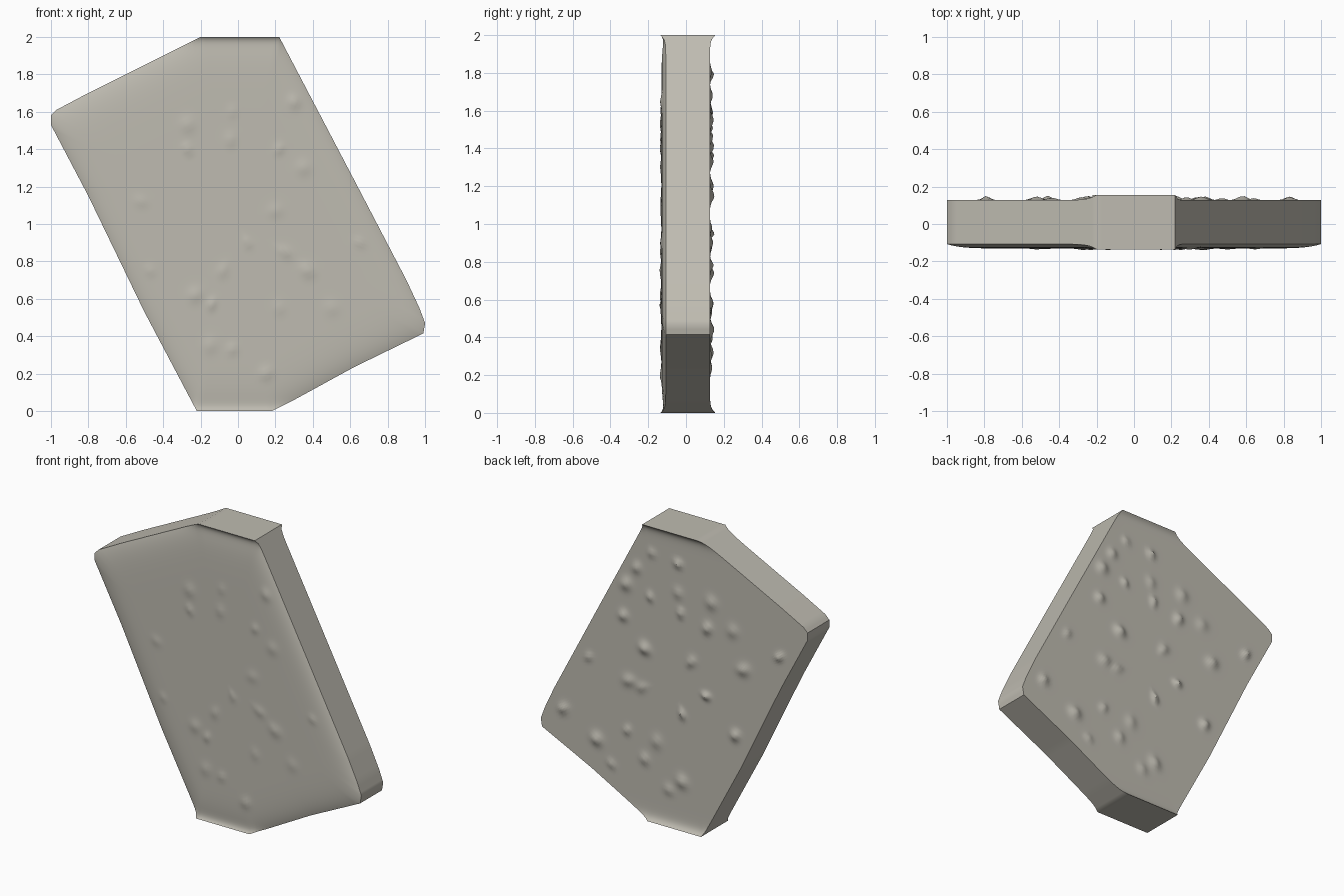
import bpy, bmesh, math
from mathutils import Vector

if "Cube" in bpy.data.objects:
    bpy.data.objects.remove(bpy.data.objects["Cube"])

# Slab outline in x, z (clipped tilted rectangle)
OUTLINE = [(-0.22, 0), (0.18, 0), (0.30, 0.06), (0.62, 0.235), (0.99, 0.415),
           (1, 0.47), (0.97, 0.55), (0.9, 0.70), (0.6, 1.275), (0.22, 2),
           (-0.20, 2), (-0.80, 1.70), (-0.97, 1.61), (-1, 1.58), (-1, 1.53),
           (-0.80, 1.15), (-0.5, 0.53)]

# Lump centres (x, z) on the two broad faces
FRONT_LUMPS = [(-.03, 1.6), (-.04, 1.45), (-.27, 1.53), (-.27, 1.4), (-.52, 1.12),
               (.35, 1.3), (.22, 1.4), (.3, 1.65), (.2, 1.07), (.05, .9), (.25, .85),
               (.37, .75), (-.47, .75), (-.08, .75), (-.23, .62), (-.14, .57),
               (.22, .55), (-.15, .35), (-.03, .33), (.15, .2), (.5, .55), (.65, .9)]
BACK_LUMPS = [(.17, 1.81), (.28, 1.68), (.36, 1.55), (-.03, 1.79), (-.03, 1.59),
              (-.28, 1.59), (-.05, 1.46), (-.25, 1.41), (-.44, 1.44), (.18, 1.51),
              (.38, 1.33), (.22, 1.15), (.64, .98), (-.13, 1.15), (-.52, 1.2),
              (-.79, 1.36), (.24, .88), (.34, .9), (-.06, .78), (-.46, .74),
              (.13, .54), (.35, .56), (.83, .58), (.58, .44), (.47, .3),
              (.22, .4), (-.06, .32), (-.24, .95), (.04, .24)]
RINGS = 44


def resample(points, step):
    out = []
    for a, b in zip(points, points[1:] + points[:1]):
        a, b = Vector(a), Vector(b)
        n = math.ceil((b - a).length / step)
        out += [a.lerp(b, i / n) for i in range(n)]
    return out


def lumps(x, z, centres, height):
    total = 0
    for i, (cx, cz) in enumerate(centres):
        size = 0.025 + 0.006 * (i % 3)
        d = ((x - cx) ** 2 + (z - cz) ** 2) / size ** 2
        if d < 12:
            total += height * (0.7 + 0.2 * (i % 4)) * math.exp(-d)
    return total


def front_depth(x, z, r):
    lip = 0.028 * math.exp(-min(z, 2 - z) / 0.02)
    return -0.107 - 0.024 * (1 - r ** 14) - lip - lumps(x, z, FRONT_LUMPS, 0.007)


def back_depth(x, z, r):
    lip = 0.028 * math.exp(-min(z, 2 - z) / 0.02)
    return 0.127 + lip + lumps(x, z, BACK_LUMPS, 0.018)


def broad_face(bm, rim, depth):
    """Concentric rings shrinking towards the middle; returns the rim vertices."""
    mid = Vector((0, 1))
    rings = []
    for k in range(RINGS):
        r = 1 - (k / RINGS) ** 1.3
        ring = []
        for p in rim:
            q = mid.lerp(p, r)
            ring.append(bm.verts.new((q.x, depth(q.x, q.y, r), q.y)))
        if rings:
            bridge(bm, rings[-1], ring)
        rings.append(ring)
    centre = bm.verts.new((0, depth(0, 1, 0), 1))
    for i in range(len(rim)):
        bm.faces.new((rings[-1][i - 1], rings[-1][i], centre))
    return rings[0]


def bridge(bm, a, b):
    for i in range(len(a)):
        bm.faces.new((a[i - 1], a[i], b[i], b[i - 1]))


# Stone slab: two lumpy faces joined by a straight side wall
bm = bmesh.new()
rim = resample(OUTLINE, 0.028)
front = broad_face(bm, rim, front_depth)
back = broad_face(bm, rim, back_depth)
bridge(bm, front, back)
bmesh.ops.recalc_face_normals(bm, faces=bm.faces)
mesh = bpy.data.meshes.new("stone_slab")
bm.to_mesh(mesh)
bm.free()
slab = bpy.data.objects.new("stone_slab", mesh)
bpy.context.collection.objects.link(slab)
mat = bpy.data.materials.new("stone")
mat.diffuse_color = (0.52, 0.50, 0.44, 1)
mat.use_nodes = True
mat.node_tree.nodes["Principled BSDF"].inputs["Base Color"].default_value = mat.diffuse_color
mesh.materials.append(mat)
bpy.context.view_layer.objects.active = slab
slab.select_set(True)
bpy.ops.object.shade_smooth_by_angle(angle=math.radians(40))
